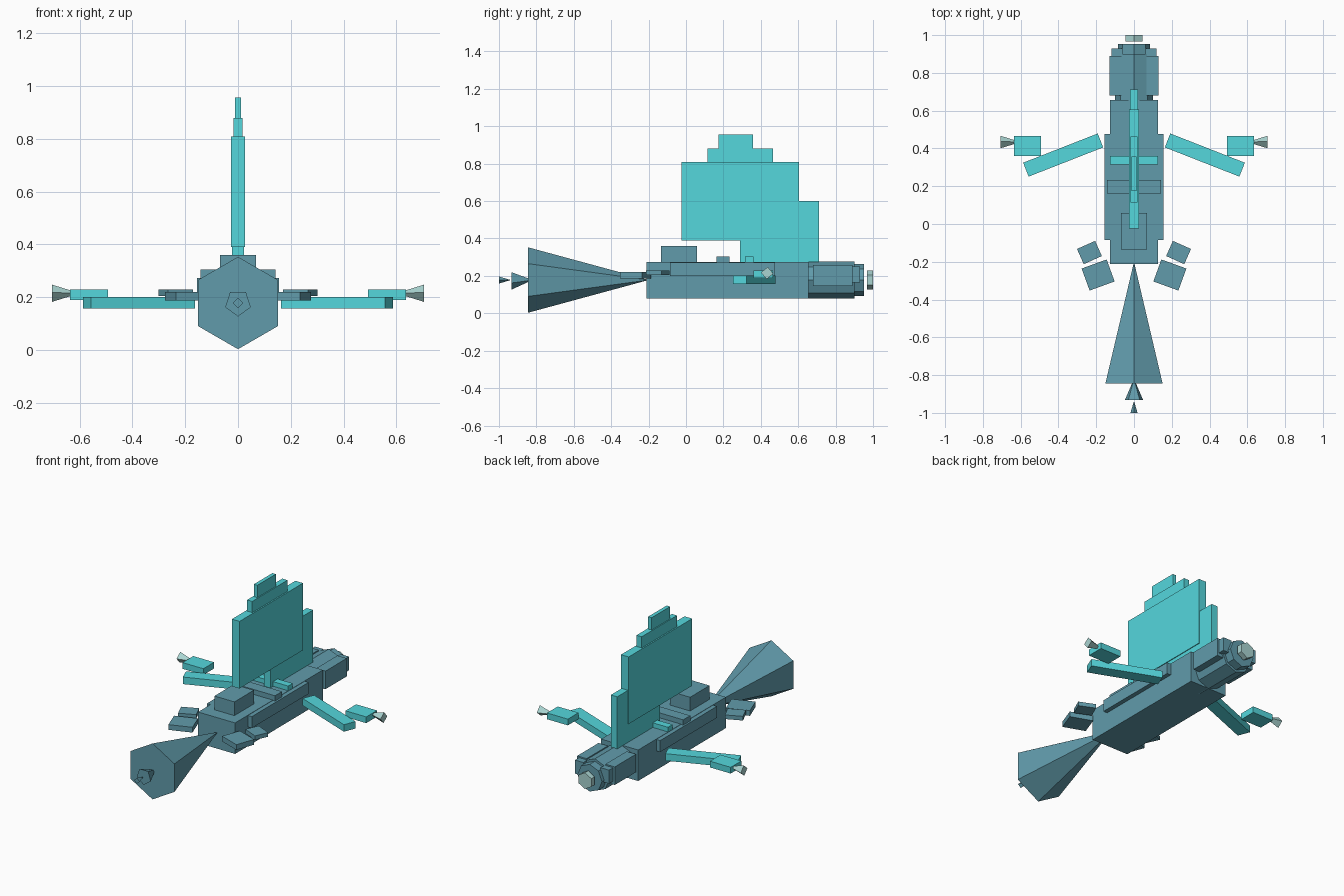
import bpy, bmesh
from math import sin, cos, pi, radians
from mathutils import Matrix, Vector

if "Cube" in bpy.data.objects:
    bpy.data.objects.remove(bpy.data.objects["Cube"])


def material(name, rgb):
    m = bpy.data.materials.new(name)
    m.diffuse_color = (*rgb, 1)
    m.use_nodes = True
    m.node_tree.nodes["Principled BSDF"].inputs["Base Color"].default_value = m.diffuse_color
    return m


TEAL = material("teal", (0.12, 0.33, 0.41))
CYAN = material("cyan", (0.09, 0.68, 0.72))
PALE = material("pale", (0.40, 0.66, 0.64))


def finish(name, bm, mat):
    bmesh.ops.recalc_face_normals(bm, faces=bm.faces)
    me = bpy.data.meshes.new(name)
    bm.to_mesh(me)
    bm.free()
    me.materials.append(mat)
    ob = bpy.data.objects.new(name, me)
    bpy.context.collection.objects.link(ob)
    return ob


def mirror(ob):
    ob.modifiers.new("mirror", 'MIRROR').use_axis = (True, False, False)
    return ob


def box(name, x, y, z, mat, angle=0):
    """Box from (min, max) ranges, turned about z through its own centre."""
    bm = bmesh.new()
    size = [r[1] - r[0] for r in (x, y, z)]
    mid = Vector([(r[0] + r[1]) / 2 for r in (x, y, z)])
    bmesh.ops.create_cube(bm, size=1, matrix=Matrix.Translation(mid)
                          @ Matrix.Rotation(radians(angle), 4, 'Z') @ Matrix.Diagonal((*size, 1)))
    return finish(name, bm, mat)


def turned_box(name, cx, cy, length, width, z, angle, mat):
    return mirror(box(name, (cx - length / 2, cx + length / 2),
                      (cy - width / 2, cy + width / 2), z, mat, angle))


def bar(name, sides, start, end, r, mat, phase=90, tip=False, axis='y', centre=(0, 0.178)):
    """Prism (or cone with its tip at the end) along y or x; phase 90 puts a corner on top."""
    def place(d, u, v):
        return (u, d, v) if axis == 'y' else (d, u, v)
    bm = bmesh.new()

    def ring(d):
        return [bm.verts.new(place(d, centre[0] + r * cos(radians(phase) + 2 * pi * i / sides),
                                   centre[1] + r * sin(radians(phase) + 2 * pi * i / sides)))
                for i in range(sides)]
    a = ring(start)
    b = [bm.verts.new(place(end, *centre))] * sides if tip else ring(end)
    bm.faces.new(a)
    if not tip:
        bm.faces.new(b)
    for i in range(sides):
        j = (i + 1) % sides
        bm.faces.new((a[i], a[j], b[j]) if tip else (a[i], a[j], b[j], b[i]))
    return finish(name, bm, mat)


# Hull with side plates and deck pieces
box("hull", (-.128, .128), (-.212, .656), (.08, .274), TEAL)
mirror(box("side_plate", (.12, .155), (-.085, .477), (.2, .272), TEAL))
box("deck_band", (-.143, .143), (.162, .232), (.272, .305), TEAL)
box("front_cabin", (-.069, .069), (-.134, .058), (.272, .36), TEAL)
box("deck_bar", (-.127, .127), (.315, .36), (.272, .303), CYAN)

# Nose: three cones opening towards the front
bar("nose_cone", 6, -.845, -.2, .175, TEAL, tip=True)
bar("nose_inner_cone", 5, -.932, -.82, .051, TEAL, phase=-90, tip=True)
bar("nose_tip_cone", 4, -1.0, -.937, .019, TEAL, tip=True)

# Stepped dorsal sail
box("sail_base", (-.022, .022), (.288, .712), (.274, .6), CYAN)
box("sail_main", (-.0265, .0265), (-.023, .605), (.39, .81), CYAN)
box("sail_step", (-.018, .018), (.115, .464), (.81, .88), CYAN)
box("sail_top", (-.012, .012), (.174, .357), (.88, .957), CYAN)

# Rear engine with side pods and nozzle
bar("engine_barrel", 8, .575, .9, .1, TEAL)
mirror(box("engine_pod", (.065, .13), (.68, .89), (.145, .258), TEAL))
bar("engine_ring", 8, .9, .952, .085, TEAL)
mirror(box("ring_pod", (.06, .118), (.89, .93), (.165, .25), TEAL))
bar("nozzle", 6, .967, 1.0, .051, PALE)

# Swept wings with tip blocks and flared tips
turned_box("wing", .375, .365, .424, .079, (.157, .201), 180 - 21.4, CYAN)
mirror(box("wing_tip_block", (.492, .636), (.36, .466), (.19, .229), CYAN))
mirror(bar("wing_tip_flare", 4, .706, .6, .033, PALE, phase=85, tip=True, axis='x',
           centre=(.434, .215)))

# Small front fins
turned_box("front_fin", .19, -.27, .141, .124, (.187, .22), -20, TEAL)
turned_box("front_fin_block", .236, -.151, .105, .088, (.204, .23), -24, TEAL)
